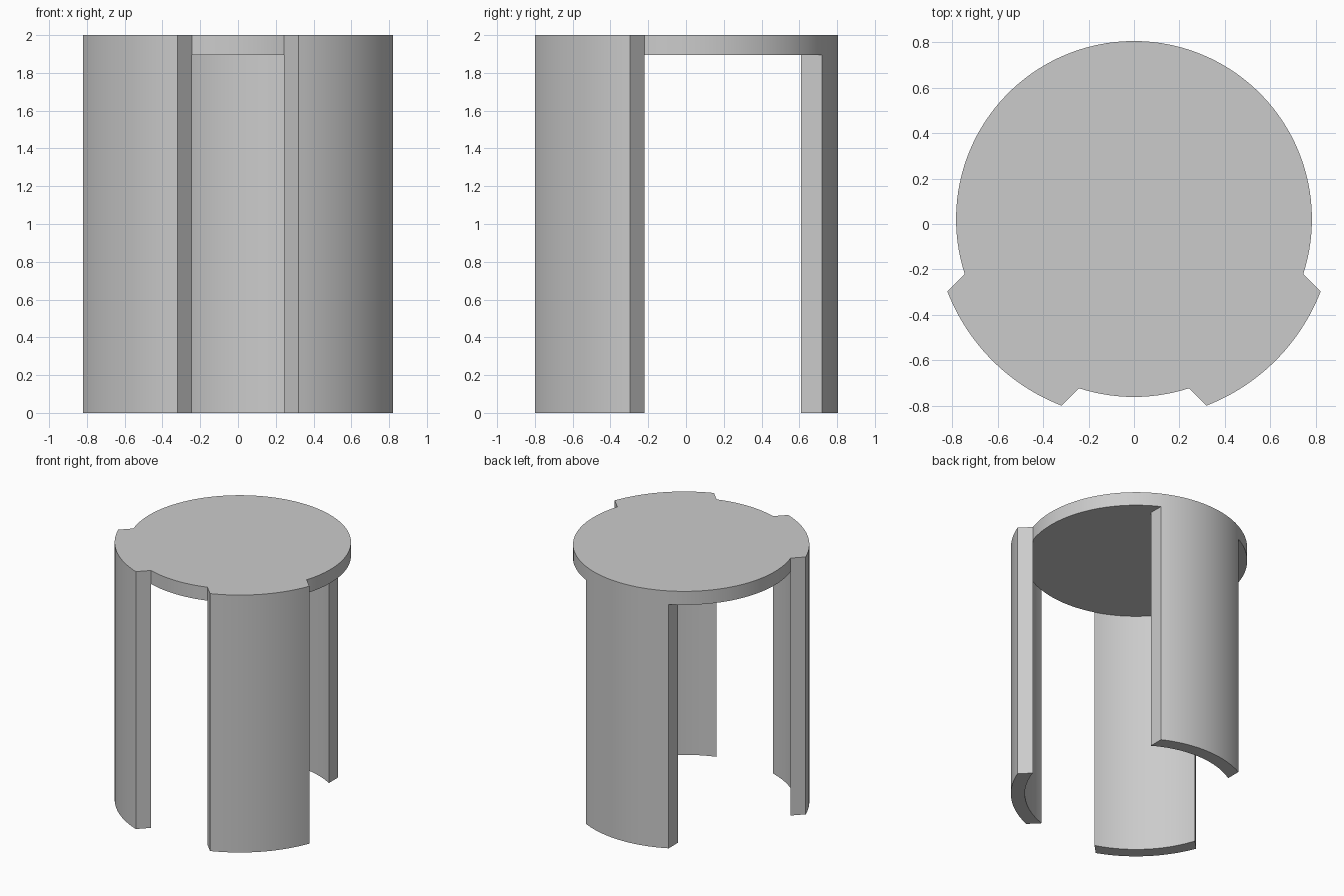
import bpy, bmesh
from math import asin, sin, cos, radians
from mathutils import Vector

cube = bpy.data.objects.get("Cube")
if cube:
    bpy.data.objects.remove(cube, do_unlink=True)

HEIGHT, SEAT_BOTTOM = 2.0, 1.895
RIM, WALL, HALF_WIDTH = 0.783, 0.098, 0.355
CENTRE = Vector((0, 0.022, SEAT_BOTTOM))
BACK, RIGHT, LEFT = radians(90), radians(225), radians(315)


def arc(r, start, end, n=24):
    """Points on an arc around the seat centre."""
    angles = [start + (end - start) * i / n for i in range(n + 1)]
    return [CENTRE + Vector((r * cos(a), r * sin(a), 0)) for a in angles]


def leg_arc(r, middle):
    """Arc of a leg whose sides are cut parallel to its axis."""
    half = asin(HALF_WIDTH / r)
    return arc(r, middle - half, middle + half)


def leg_plan(inner, middle):
    return leg_arc(inner + WALL, middle) + leg_arc(inner, middle)[::-1]


bm = bmesh.new()


def add_face(points):
    clean = [p for i, p in enumerate(points) if (p - points[i - 1]).length > 1e-5]
    return bm.faces.new([bm.verts.new(p) for p in clean])


# Plan: three leg sections and the seat area between them
half = asin(HALF_WIDTH / RIM)
legs = [add_face(leg_plan(RIM - WALL, BACK)),
        add_face(leg_plan(RIM, RIGHT)),
        add_face(leg_plan(RIM, LEFT))]
add_face(leg_arc(RIM - WALL, BACK)
         + arc(RIM, BACK + half, RIGHT - half, 30)
         + leg_arc(RIM, RIGHT)
         + arc(RIM, RIGHT + half, LEFT - half, 14)
         + leg_arc(RIM, LEFT)
         + arc(RIM, LEFT + half, BACK - half + radians(360), 30))
bmesh.ops.remove_doubles(bm, verts=bm.verts, dist=1e-4)


def extrude(faces, dz, keep):
    out = bmesh.ops.extrude_face_region(bm, geom=faces, use_keep_orig=keep)
    moved = [g for g in out["geom"] if isinstance(g, bmesh.types.BMVert)]
    bmesh.ops.translate(bm, verts=moved, vec=(0, 0, dz))


# Seat slab upwards, legs down to the floor
extrude(bm.faces[:], HEIGHT - SEAT_BOTTOM, True)
extrude(legs, -SEAT_BOTTOM, False)

# Merge coplanar seams into one clean solid
bmesh.ops.recalc_face_normals(bm, faces=bm.faces)
bmesh.ops.dissolve_limit(bm, angle_limit=radians(0.3), verts=bm.verts, edges=bm.edges)
bmesh.ops.recalc_face_normals(bm, faces=bm.faces)

mesh = bpy.data.meshes.new("stool")
bm.to_mesh(mesh)
bm.free()
stool = bpy.data.objects.new("stool", mesh)
bpy.context.collection.objects.link(stool)

# Plain grey
grey = bpy.data.materials.new("light grey")
grey.use_nodes = True
colour = (0.6, 0.6, 0.6, 1)
grey.diffuse_color = colour
grey.node_tree.nodes["Principled BSDF"].inputs["Base Color"].default_value = colour
mesh.materials.append(grey)

bpy.ops.object.select_all(action="DESELECT")
stool.select_set(True)
bpy.context.view_layer.objects.active = stool
bpy.ops.object.shade_smooth_by_angle(angle=radians(30))
